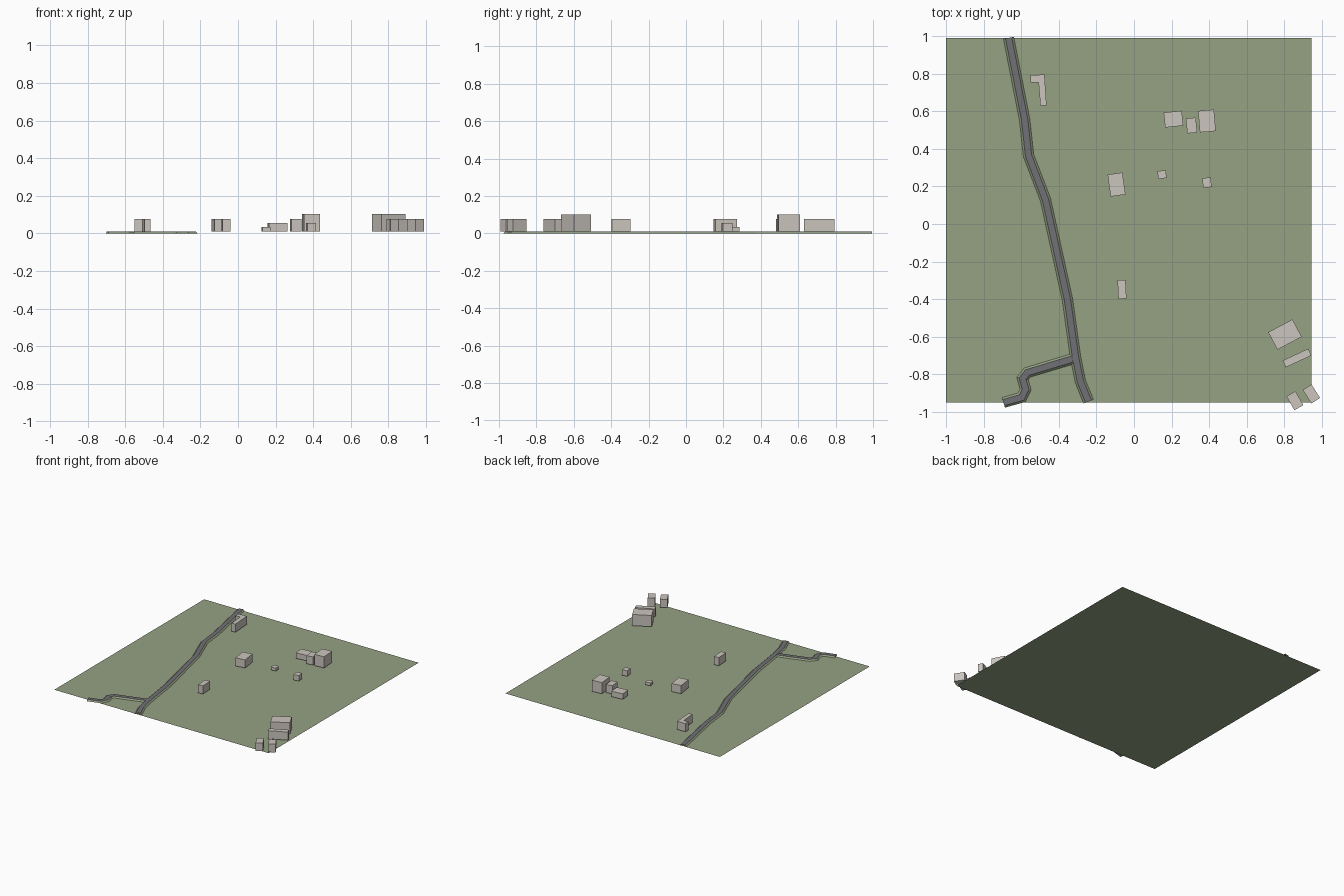
import bpy, bmesh, math
from mathutils import Vector, Matrix

cube = bpy.data.objects.get("Cube")
if cube:
    bpy.data.objects.remove(cube, do_unlink=True)


def material(name, rgb):
    m = bpy.data.materials.new(name)
    m.use_nodes = True
    m.diffuse_color = (*rgb, 1)
    m.node_tree.nodes["Principled BSDF"].inputs["Base Color"].default_value = (*rgb, 1)
    return m


GRASS = material("grass green", (0.30, 0.36, 0.23))
ASPHALT = material("asphalt grey", (0.16, 0.16, 0.18))
PLASTER = material("plaster beige", (0.60, 0.56, 0.515))


def finish(name, bm, *mats):
    bmesh.ops.recalc_face_normals(bm, faces=bm.faces)
    mesh = bpy.data.meshes.new(name)
    bm.to_mesh(mesh)
    bm.free()
    for m in mats:
        mesh.materials.append(m)
    ob = bpy.data.objects.new(name, mesh)
    bpy.context.collection.objects.link(ob)
    return ob


def prism(name, outline, z0, z1, mat):
    """Extrude a flat outline from z0 up to z1."""
    bm = bmesh.new()
    face = bm.faces.new([bm.verts.new((x, y, z0)) for x, y in outline])
    new = bmesh.ops.extrude_face_region(bm, geom=[face])["geom"]
    verts = [v for v in new if isinstance(v, bmesh.types.BMVert)]
    bmesh.ops.translate(bm, verts=verts, vec=(0, 0, z1 - z0))
    return finish(name, bm, mat)


def road(name, path, top):
    """Sweep a flat-topped bank along a path, with mitred corners."""
    section = [(-0.028, 0.0005), (-0.017, top), (0.017, top), (0.028, 0.0005)]
    pts = [Vector(p) for p in path]
    dirs = [(b - a).normalized() for a, b in zip(pts, pts[1:])]
    bm = bmesh.new()
    rings = []
    for i, p in enumerate(pts):
        before, after = dirs[max(i - 1, 0)], dirs[min(i, len(dirs) - 1)]
        t = (before + after).normalized()
        side = Vector((-t.y, t.x)) / t.dot(after)
        rings.append([bm.verts.new((*(p + side * s), z)) for s, z in section])
    for a, b in zip(rings, rings[1:]):
        for k in range(3):
            f = bm.faces.new((a[k], a[k + 1], b[k + 1], b[k]))
            f.material_index = 1 if k == 1 else 0
    for ring in (rings[0], rings[-1]):
        bm.faces.new(ring)
    return finish(name, bm, GRASS, ASPHALT)


# Ground sheet
bm = bmesh.new()
bm.faces.new([bm.verts.new(p) for p in
              ((-1, -0.95, 0), (0.944, -0.95, 0), (0.944, 0.99, 0), (-1, 0.99, 0))])
finish("ground", bm, GRASS)

# Roads on low grassy banks
road("main_road", [(-0.667, 0.99), (-0.582, 0.556), (-0.561, 0.364), (-0.471, 0.13),
                   (-0.354, -0.402), (-0.311, -0.71), (-0.285, -0.838),
                   (-0.242, -0.944)], 0.011)
road("side_road", [(-0.311, -0.713), (-0.567, -0.79), (-0.593, -0.822),
                   (-0.577, -0.88), (-0.598, -0.923), (-0.694, -0.95)], 0.0105)

# Block buildings: name, centre, size, turn in degrees, roof height
BASE = 0.01
buildings = [
    ("low_north_house", 0.21, 0.558, 0.097, 0.08, 6, 0.055),
    ("narrow_north_house", 0.306, 0.524, 0.053, 0.08, 6, 0.077),
    ("tall_north_house", 0.388, 0.548, 0.085, 0.115, 5, 0.102),
    ("middle_house", -0.093, 0.21, 0.08, 0.118, 8, 0.077),
    ("small_shed", 0.149, 0.263, 0.045, 0.042, 8, 0.034),
    ("garage", 0.388, 0.22, 0.045, 0.052, 8, 0.055),
    ("south_house", -0.064, -0.348, 0.043, 0.1, 3, 0.077),
    ("large_barn", 0.803, -0.588, 0.146, 0.105, 28, 0.102),
    ("long_barn", 0.867, -0.713, 0.15, 0.04, 25, 0.077),
    ("corner_house_west", 0.856, -0.94, 0.055, 0.085, 30, 0.077),
    ("corner_house_east", 0.944, -0.904, 0.055, 0.085, 32, 0.077),
]
for name, x, y, w, d, turn, roof in buildings:
    rot = Matrix.Rotation(math.radians(turn), 2)
    corners = [Vector((x, y)) + rot @ Vector((sx * w / 2, sy * d / 2))
               for sx, sy in ((-1, -1), (1, -1), (1, 1), (-1, 1))]
    prism(name, corners, BASE, roof, PLASTER)

# L-shaped building beside the road
prism("l_shaped_house", [(-0.551, 0.792), (-0.476, 0.795), (-0.465, 0.63),
                         (-0.498, 0.63), (-0.508, 0.753), (-0.551, 0.753)],
      BASE, 0.077, PLASTER)
